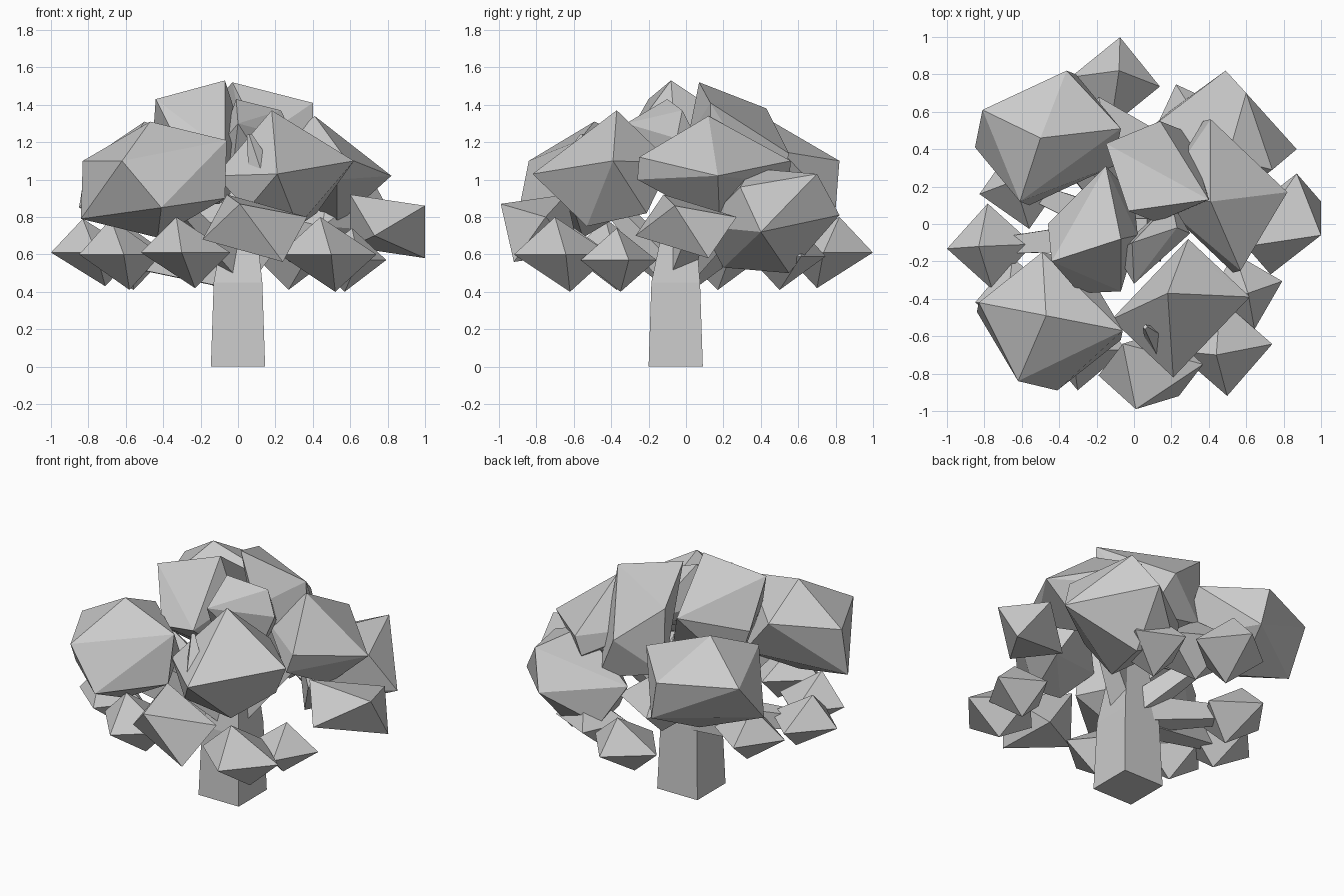
import bpy
import bmesh
from math import cos, radians, sin
from mathutils import Vector

default_cube = bpy.data.objects.get("Cube")
if default_cube:
    bpy.data.objects.remove(default_cube, do_unlink=True)

# One plain grey for bark and leaves
grey = bpy.data.materials.new("plain_grey")
grey.use_nodes = True
grey_value = (0.6, 0.6, 0.6, 1)
grey.diffuse_color = grey_value
for node in grey.node_tree.nodes:
    if node.type == "BSDF_PRINCIPLED":
        node.inputs["Base Color"].default_value = grey_value
        node.inputs["Roughness"].default_value = 0.8


def add_object(name, bm):
    """Turn a bmesh into a flat shaded object."""
    bmesh.ops.recalc_face_normals(bm, faces=bm.faces[:])
    mesh = bpy.data.meshes.new(name)
    bm.to_mesh(mesh)
    bm.free()
    mesh.materials.append(grey)
    obj = bpy.data.objects.new(name, mesh)
    bpy.context.collection.objects.link(obj)
    return obj


def faceted_clump(name, centre, half_axes, spurs=()):
    """Angular leaf mass: the hull around opposite corners and single spurs."""
    bm = bmesh.new()
    for axis in half_axes:
        for side in (-1, 1):
            bm.verts.new(Vector(centre) + side * Vector(axis))
    for spur in spurs:
        bm.verts.new(spur)
    hull = bmesh.ops.convex_hull(bm, input=bm.verts[:])
    inner = [v for v in hull["geom_interior"] if isinstance(v, bmesh.types.BMVert)]
    bmesh.ops.delete(bm, geom=inner, context="VERTS")
    return add_object(name, bm)


def small_clump(name, centre, radius, height, yaw, lean_x, lean_y):
    """Small leaf mass: a leaning octahedron."""
    c, s = radius * cos(radians(yaw)), radius * sin(radians(yaw))
    faceted_clump(name, centre, ((c, s, 0), (-s, c, 0), (lean_x, lean_y, height)))


def square_limb(name, path):
    """Square tapering limb through a few (point, half width) stations."""
    bm = bmesh.new()
    rings = []
    start, end = Vector(path[0][0]), Vector(path[-1][0])
    direction = (end - start).normalized()
    if abs(direction.z) > 0.9:
        across, along = Vector((1, 0, 0)), Vector((0, 1, 0))
    else:
        across = direction.cross(Vector((0, 0, 1))).normalized()
        along = across.cross(direction)
    for point, half in path:
        corners = ((-half, -half), (half, -half), (half, half), (-half, half))
        rings.append([bm.verts.new(Vector(point) + across * u + along * v)
                      for u, v in corners])
    for low, high in zip(rings, rings[1:]):
        for index in range(len(low)):
            following = (index + 1) % len(low)
            bm.faces.new((low[index], low[following], high[following], high[index]))
    bm.faces.new(rings[0])
    bm.faces.new(rings[-1])
    return add_object(name, bm)


# Large leaf masses: centre, half axes to their corners, single spurs
large_clumps = {
    "front_right_leaves": ((-.45, -.52, 1), (
        (-.38, .1, .1), (-.17, -.32, .1), (-.02, .03, .31),
        (.04, -.37, -.15), (.39, -.05, .21)), ()),
    "front_leaves": ((.25, -.45, 1.06), (
        (.37, .06, .04), (-.04, -.37, -.03), (-.07, .08, .31)),
        ((.42, -.21, .82), (.05, -.62, .84), (.4, -.22, 1.12))),
    "back_right_leaves": ((-.46, .46, 1), (
        (-.35, .15, .1), (-.39, -.05, -.15), (.1, .36, .1),
        (-.04, 0, .31), (.15, .34, -.15)), ()),
    "left_leaves": ((.47, .15, 1.05), (
        (-.06, .41, .05), (.35, .02, -.03), (.1, -.4, .07), (-.06, -.03, .29)), ()),
    "back_left_leaves": ((.47, .45, .78), (
        (.4, -.05, -.06), (.02, .37, .03), (.13, .25, .25),
        (.03, -.1, .28), (.27, -.16, .18)), ()),
    "crown_back_leaves": ((.13, .28, 1.18), (
        (-.16, -.21, .34), (.27, -.15, .23), (.01, .27, -.04), (-.28, .15, .2)),
        ((.1, .1, .85),)),
    "crown_front_leaves": ((-.22, -.03, 1.2), (
        (.15, -.05, .33), (-.22, -.17, .23), (-.24, .03, -.05), (.07, .34, .07)),
        ((-.07, -.36, 1.15), (-.1, 0, .87))),
}
for name, settings in large_clumps.items():
    faceted_clump(name, *settings)

# Smaller masses lying over on one side
faceted_clump("front_low_leaves", (.09, -.78, .74),
              ((-.08, -.21, .13), (.15, -.14, -.18), (.28, .03, .06)))
faceted_clump("left_low_leaves", (.8, 0, .75),
              ((.2, -.06, .11), (.2, .12, -.17), (.07, .27, .05)))
faceted_clump("crown_small_leaves", (.1, -.1, 1.2),
              ((-.11, 0, .23), (-.1, -.22, .1), (.2, .05, .02), (.13, .08, .17)))

# Small leaf masses: centre, radius, height, yaw, lean
small_clumps = {
    "right_low_leaves": ((-.77, -.12, .61), .23, .18, 3, -.06, 0),
    "right_front_low_leaves": ((-.63, -.4, .6), .22, .19, 5, -.05, -.03),
    "front_right_low_leaves": ((-.28, -.65, .61), .24, .19, -5, -.05, -.03),
    "front_left_low_leaves": ((.48, -.66, .6), .26, .2, 4, -.04, -.04),
    "left_front_low_leaves": ((.59, -.36, .57), .21, .17, 15, .02, -.01),
    "back_low_leaves": ((-.1, .76, .61), .24, .19, -6, .02, .06),
    "right_back_low_leaves": ((-.6, .2, .6), .23, .19, 10, -.04, .03),
    "back_left_low_leaves": ((.3, .54, .59), .22, .18, 20, .03, .04),
    "back_inner_leaves": ((-.12, .42, .77), .27, .2, 15, 0, 0),
}
for name, settings in small_clumps.items():
    small_clump(name, *settings)

# Trunk, flat on the ground and narrowing towards the crown
square_limb("trunk", (
    ((0, -.055, 0), .145), ((0, -.055, .45), .13), ((.02, -.02, 1), .05)))

# Branches from the fork into the leaf masses
fork = Vector((0, -.05, .5))
for name in ("front_right_leaves", "back_right_leaves", "left_leaves"):
    tip = Vector(large_clumps[name][0])
    square_limb(name.replace("leaves", "branch"), ((fork, .07), (tip, .03)))
for name in ("right_low_leaves", "right_back_low_leaves"):
    tip = Vector(small_clumps[name][0])
    square_limb(name.replace("leaves", "branch"), ((fork, .09), (tip, .04)))

# Twig poking out of the front leaves
square_limb("front_twig", (((.14, -.64, 1), .06), ((.06, -.55, 1.24), .01)))
